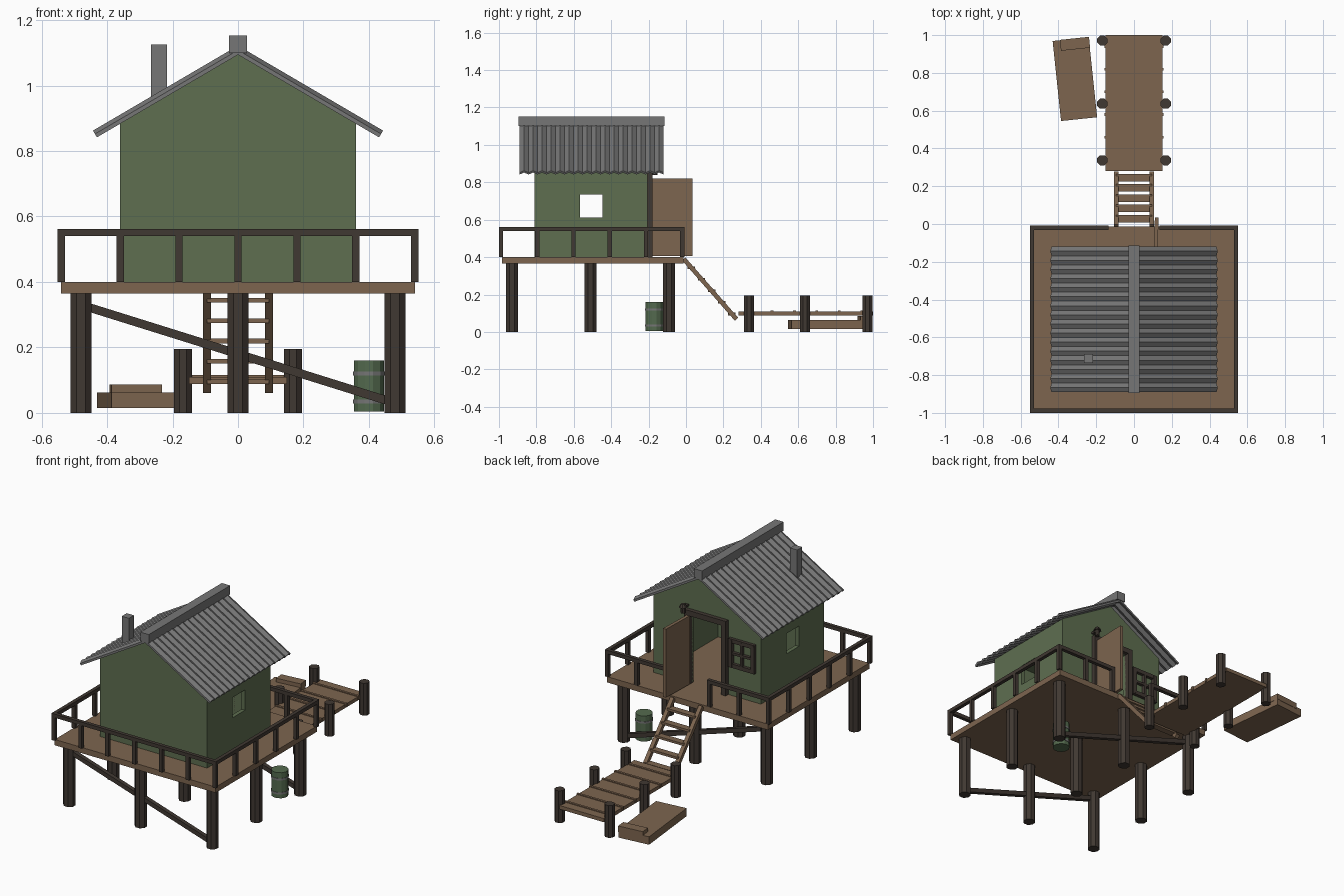
import bpy, bmesh, math
from mathutils import Vector

if "Cube" in bpy.data.objects:
    bpy.data.objects.remove(bpy.data.objects["Cube"])


def lin(c):
    c /= 255
    return c / 12.92 if c <= 0.04045 else ((c + 0.055) / 1.055) ** 2.4


def mat(name, r, g, b):
    m = bpy.data.materials.new(name)
    m.diffuse_color = (lin(r), lin(g), lin(b), 1)
    m.use_nodes = True
    m.node_tree.nodes["Principled BSDF"].inputs["Base Color"].default_value = m.diffuse_color
    return m


GREEN = mat("green paint", 94, 110, 80)
BROWN = mat("brown planks", 125, 101, 79)
DARK = mat("dark timber", 64, 56, 50)
GREY = mat("grey metal", 118, 118, 118)
DRUM = mat("barrel green", 84, 106, 78)


def finish(name, bm, m):
    bmesh.ops.recalc_face_normals(bm, faces=bm.faces)
    me = bpy.data.meshes.new(name)
    bm.to_mesh(me)
    bm.free()
    me.materials.append(m)
    ob = bpy.data.objects.new(name, me)
    bpy.context.collection.objects.link(ob)
    return ob


def box(name, x0, x1, y0, y1, z0, z1, m, rot=0):
    bm = bmesh.new()
    bmesh.ops.create_cube(bm, size=1)
    bmesh.ops.scale(bm, vec=(x1 - x0, y1 - y0, z1 - z0), verts=bm.verts)
    ob = finish(name, bm, m)
    ob.location = ((x0 + x1) / 2, (y0 + y1) / 2, (z0 + z1) / 2)
    ob.rotation_euler.z = rot
    return ob


def beam(name, a, b, w, h, m):
    a, b = Vector(a), Vector(b)
    ob = box(name, -w / 2, w / 2, -h / 2, h / 2, 0, (b - a).length, m)
    ob.rotation_mode = 'QUATERNION'
    ob.rotation_quaternion = (b - a).to_track_quat('Z', 'X')
    ob.location = (a + b) / 2
    return ob


def cyl(name, x, y, z0, z1, r, m, n=8, r2=None):
    bm = bmesh.new()
    bmesh.ops.create_cone(bm, cap_ends=True, segments=n, radius1=r,
                          radius2=r if r2 is None else r2, depth=z1 - z0)
    ob = finish(name, bm, m)
    ob.location = (x, y, (z0 + z1) / 2)
    ob.rotation_euler.z = math.pi / n
    return ob


# deck on stilts with diagonal braces
box("deck", -0.54, 0.54, -0.985, -0.013, 0.365, 0.40, BROWN)
for x in (-0.48, 0, 0.48):
    for y in (-0.93, -0.51, -0.09):
        cyl("stilt", x, y, 0, 0.366, 0.035, DARK)
for y in (-0.93, -0.09):
    beam("diagonal_brace", (-0.48, y, 0.33), (0.48, y, 0.03), 0.026, 0.026, DARK)

# railing
H = 0.011


def rail_post(x, y):
    box("rail_post", x - H, x + H, y - H, y + H, 0.40, 0.545, DARK)


def rail(x0, x1, y0, y1):
    box("top_rail", x0 - H, x1 + H, y0 - H, y1 + H, 0.54, 0.562, DARK)


YF, YB, XR = -0.989, -0.02, 0.54
rail(-XR, XR, YF, YF)
for i in range(7):
    rail_post(-XR + i * XR / 3, YF)
for s in (-1, 1):
    rail(s * XR, s * XR, YF, YB)
    for i in range(1, 6):
        rail_post(s * XR, YF + i * (YB - YF) / 5)
    rail(min(s * 0.145, s * XR), max(s * 0.145, s * XR), YB, YB)
    for x in (0.145, 0.3425):
        rail_post(s * x, YB)

# hollow cabin walls
W, F, B, T = 0.36, -0.81, -0.205, 0.024
box("front_wall", -W, W, F, F + T, 0.40, 0.885, GREEN)
for s in (-1, 1):
    xa, xb = sorted((s * W, s * (W - T)))
    box("side_wall_front", xa, xb, F + T, -0.568, 0.40, 0.885, GREEN)
    box("side_wall_back", xa, xb, -0.447, B - T, 0.40, 0.885, GREEN)
    box("side_wall_sill", xa, xb, -0.568, -0.447, 0.40, 0.612, GREEN)
    box("side_wall_lintel", xa, xb, -0.568, -0.447, 0.735, 0.885, GREEN)
    xa, xb = sorted((s * W, s * 0.11))
    box("back_wall", xa, xb, B - T, B, 0.40, 0.885, GREEN)
    xa, xb = sorted((s * 0.11, s * 0.14))
    box("door_jamb", xa, xb, B - T, -0.18, 0.40, 0.85, DARK)
box("wall_over_door", -0.11, 0.11, B - T, B, 0.82, 0.885, GREEN)
box("door_header", -0.14, 0.14, B - 0.01, -0.18, 0.82, 0.852, DARK)
box("open_door", 0.107, 0.127, -0.185, 0.034, 0.405, 0.82, BROWN, -0.03)

# gable prism
bm = bmesh.new()
tri = bm.faces.new([bm.verts.new((x, F, z)) for x, z in
                    ((-W, 0.885), (W, 0.885), (0, 1.098))])
ext = bmesh.ops.extrude_face_region(bm, geom=[tri])["geom"]
bmesh.ops.translate(bm, vec=(0, B - F, 0),
                    verts=[v for v in ext if isinstance(v, bmesh.types.BMVert)])
finish("gable", bm, GREEN)

# corrugated roof sheets, ridge cap and chimney
Y0, Y1, WAVES = -0.89, -0.12, 16
for s in (-1, 1):
    bm = bmesh.new()
    rows = []
    for i in range(WAVES * 2 + 1):
        y = Y0 + (Y1 - Y0) * i / (WAVES * 2)
        o = 0.006 if i % 2 else -0.006
        rows.append([[bm.verts.new((s * (x + (o + t) * 0.5), y, z + (o + t) * 0.866))
                      for x, z in ((0, 1.108), (0.437, 0.852))]
                     for t in (-0.006, 0.006)])
    for a, b in zip(rows, rows[1:]):
        for k in (0, 1):
            bm.faces.new((a[k][0], a[k][1], b[k][1], b[k][0]))
            bm.faces.new((a[0][k], a[1][k], b[1][k], b[0][k]))
    for r in (rows[0], rows[-1]):
        bm.faces.new((r[0][0], r[0][1], r[1][1], r[1][0]))
    finish("roof_sheet", bm, GREY)
box("ridge_cap", -0.028, 0.028, -0.895, -0.115, 1.10, 1.153, GREY)
box("chimney", -0.265, -0.217, -0.735, -0.687, 0.93, 1.125, GREY)

# back window with four panes
wx, wz = -0.24, 0.665
for d in (-0.075, 0, 0.075):
    h = 0.012 if d else 0.007
    box("window_stile", wx + d - h, wx + d + h, B, B + 0.02, wz - 0.08, wz + 0.08, DARK)
    box("window_bar", wx - 0.087, wx + 0.087, B, B + 0.019, wz + d - h, wz + d + h, DARK)

# lamp beside the door top
box("lamp_bracket", 0.125, 0.145, B, -0.16, 0.865, 0.877, DARK)
cyl("lamp_body", 0.135, -0.165, 0.838, 0.875, 0.014, DARK)
cyl("lamp_hood", 0.135, -0.165, 0.872, 0.892, 0.024, DARK, 8, 0.012)

# ladder stairs
top, bot = Vector((0, -0.012, 0.39)), Vector((0, 0.27, 0.068))
for s in (-1, 1):
    o = Vector((s * 0.095, 0, 0))
    beam("stair_rail", top + o, bot + o, 0.024, 0.024, BROWN)
for i in range(5):
    p = top.lerp(bot, (i + 0.75) / 5.2)
    box("stair_tread", -0.095, 0.095, p.y - 0.02, p.y + 0.02, p.z - 0.007, p.z + 0.007, BROWN)

# dock
box("dock", -0.15, 0.15, 0.28, 1.0, 0.088, 0.11, BROWN)
for i in range(6):
    y = 0.34 + i * 0.12
    box("dock_batten", -0.155, 0.155, y - 0.007, y + 0.007, 0.092, 0.115, BROWN)
for s in (-1, 1):
    for y in (0.337, 0.637, 0.971):
        cyl("dock_post", s * 0.168, y, 0, 0.195, 0.029, DARK)

# small flat boat
a = math.radians(6)
box("boat_hull", -0.409, -0.217, 0.554, 0.98, 0.015, 0.063, BROWN, a)
box("boat_seat", -0.39, -0.235, 0.925, 0.983, 0.05, 0.086, BROWN, a)

# barrel with hoops
cyl("barrel", 0.4, -0.17, 0.005, 0.16, 0.048, DRUM, 12)
for z in (0.035, 0.12):
    cyl("barrel_hoop", 0.4, -0.17, z - 0.006, z + 0.006, 0.05, GREY, 12)
